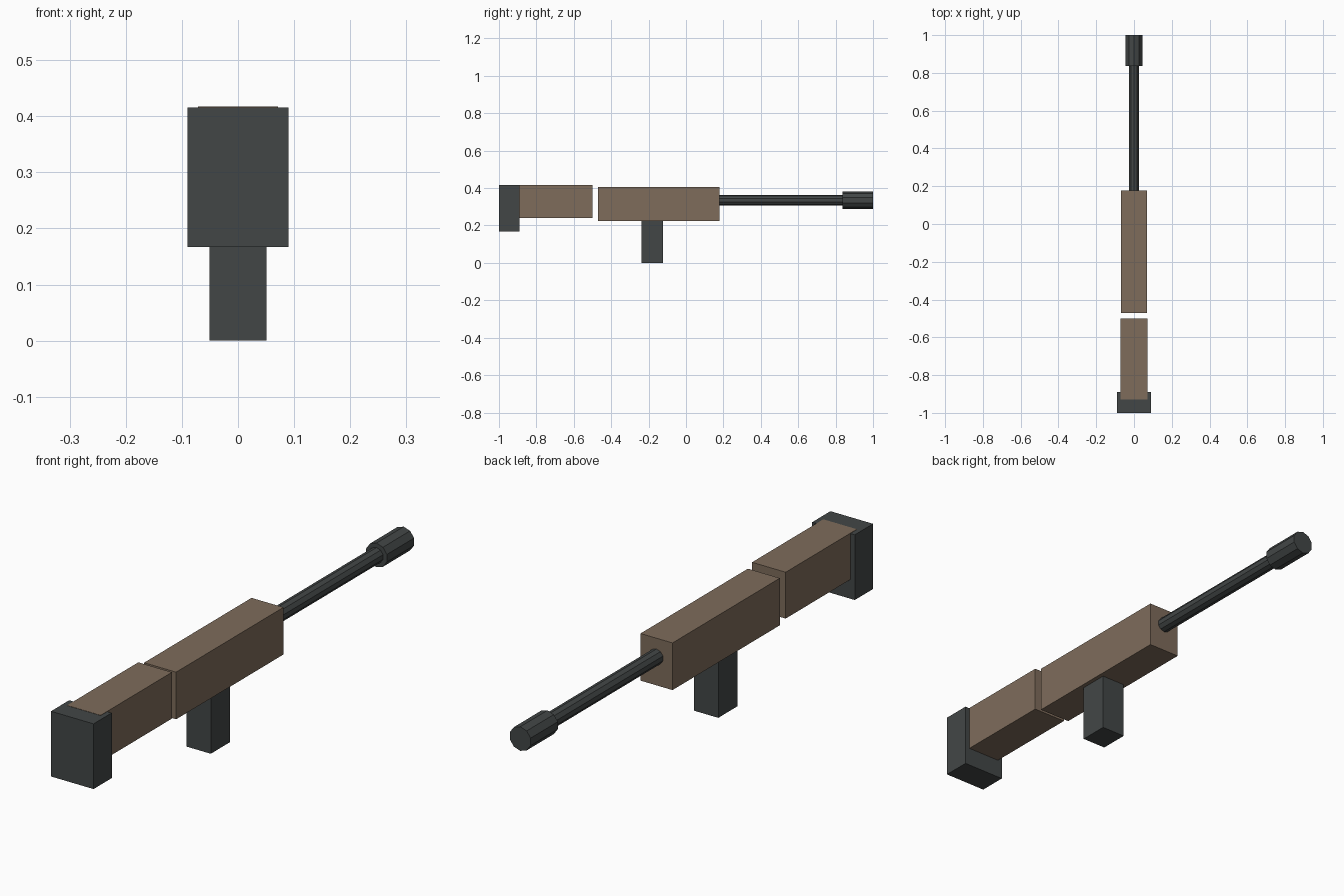
import bpy
from math import pi

if "Cube" in bpy.data.objects:
    bpy.data.objects.remove(bpy.data.objects["Cube"])


def material(name, color):
    mat = bpy.data.materials.new(name)
    mat.diffuse_color = color
    mat.use_nodes = True
    mat.node_tree.nodes["Principled BSDF"].inputs["Base Color"].default_value = mat.diffuse_color
    return mat


wood = material("brown_wood", (0.21, 0.15, 0.105, 1))
metal = material("dark_metal", (0.055, 0.062, 0.062, 1))


def box(name, width, y0, y1, z0, z1, mat):
    bpy.ops.mesh.primitive_cube_add(size=1, location=(0, (y0 + y1) / 2, (z0 + z1) / 2))
    ob = bpy.context.object
    ob.name = name
    ob.scale = (width, y1 - y0, z1 - z0)
    bpy.ops.object.transform_apply(location=False, rotation=False, scale=True)
    ob.data.materials.append(mat)


def tube(name, radius, y0, y1, z, mat):
    bpy.ops.mesh.primitive_cylinder_add(vertices=10, radius=radius, depth=y1 - y0,
                                        location=(0, (y0 + y1) / 2, z),
                                        rotation=(pi / 2, 0, 0))
    ob = bpy.context.object
    ob.name = name
    ob.data.materials.append(mat)


# Rear stock and its end plate, slightly overlapping
box("butt_plate", 0.18, -1.0, -0.89, 0.167, 0.416, metal)
box("stock", 0.142, -0.93, -0.50, 0.24, 0.417, wood)

# Main body, separated from the stock by a narrow gap
box("body", 0.135, -0.47, 0.178, 0.225, 0.405, wood)
box("grip", 0.102, -0.237, -0.122, 0.0, 0.235, metal)

# Barrel and muzzle
tube("barrel", 0.029, 0.15, 0.86, 0.335, metal)
tube("muzzle", 0.046, 0.836, 1.0, 0.335, metal)
